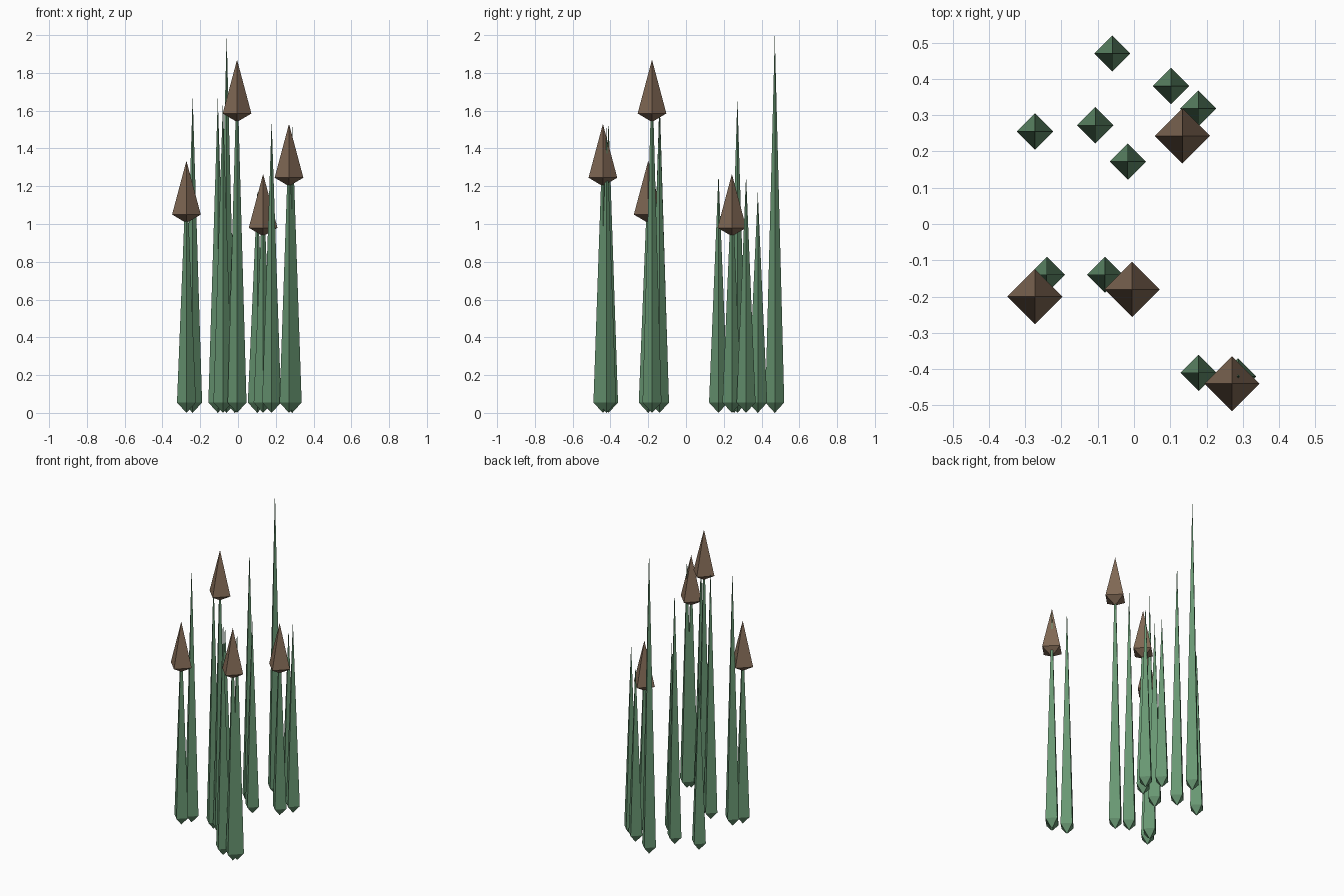
import bpy, bmesh

if "Cube" in bpy.data.objects:
    bpy.data.objects.remove(bpy.data.objects["Cube"])


def material(name, color):
    m = bpy.data.materials.new(name)
    m.diffuse_color = color
    m.use_nodes = True
    m.node_tree.nodes["Principled BSDF"].inputs["Base Color"].default_value = m.diffuse_color
    return m


green = material("leaf_green", (0.14, 0.31, 0.17, 1))
brown = material("seed_brown", (0.22, 0.14, 0.09, 1))


def spike(name, x, y, bottom, waist, top, radius, mat):
    """Four-sided double pyramid: short point below the waist, long point above."""
    bm = bmesh.new()
    ring = [bm.verts.new((dx * radius, dy * radius, waist))
            for dx, dy in ((1, 0), (0, 1), (-1, 0), (0, -1))]
    low = bm.verts.new((0, 0, bottom))
    tip = bm.verts.new((0, 0, top))
    for i in range(4):
        a, b = ring[i], ring[(i + 1) % 4]
        bm.faces.new((a, b, tip))
        bm.faces.new((b, a, low))
    mesh = bpy.data.meshes.new(name)
    bm.to_mesh(mesh)
    bm.free()
    mesh.materials.append(mat)
    ob = bpy.data.objects.new(name, mesh)
    ob.location = (x, y, 0)
    bpy.context.collection.objects.link(ob)


WAIST = 0.055

# Bare reed leaves: x, y, height
leaves = [
    (-0.06, 0.47, 2.0), (0.102, 0.38, 1.17), (0.177, 0.318, 1.26),
    (-0.107, 0.272, 1.67), (-0.273, 0.255, 1.14), (-0.017, 0.172, 1.27),
    (-0.24, -0.14, 1.68), (-0.08, -0.14, 1.65), (0.178, -0.41, 1.55),
    (0.287, -0.42, 1.52),
]
for i, (x, y, h) in enumerate(leaves):
    spike(f"leaf_{i + 1}", x, y, 0, WAIST, h, 0.05, green)

# Stems carrying brown seed heads: x, y, top of head
stems = [
    (0.133, 0.243, 1.265), (-0.273, -0.20, 1.335),
    (-0.005, -0.18, 1.87), (0.27, -0.44, 1.53),
]
for i, (x, y, h) in enumerate(stems):
    spike(f"stem_{i + 1}", x, y, 0, WAIST, h - 0.03, 0.05, green)
    spike(f"seed_head_{i + 1}", x, y, h - 0.33, h - 0.285, h, 0.076, brown)
